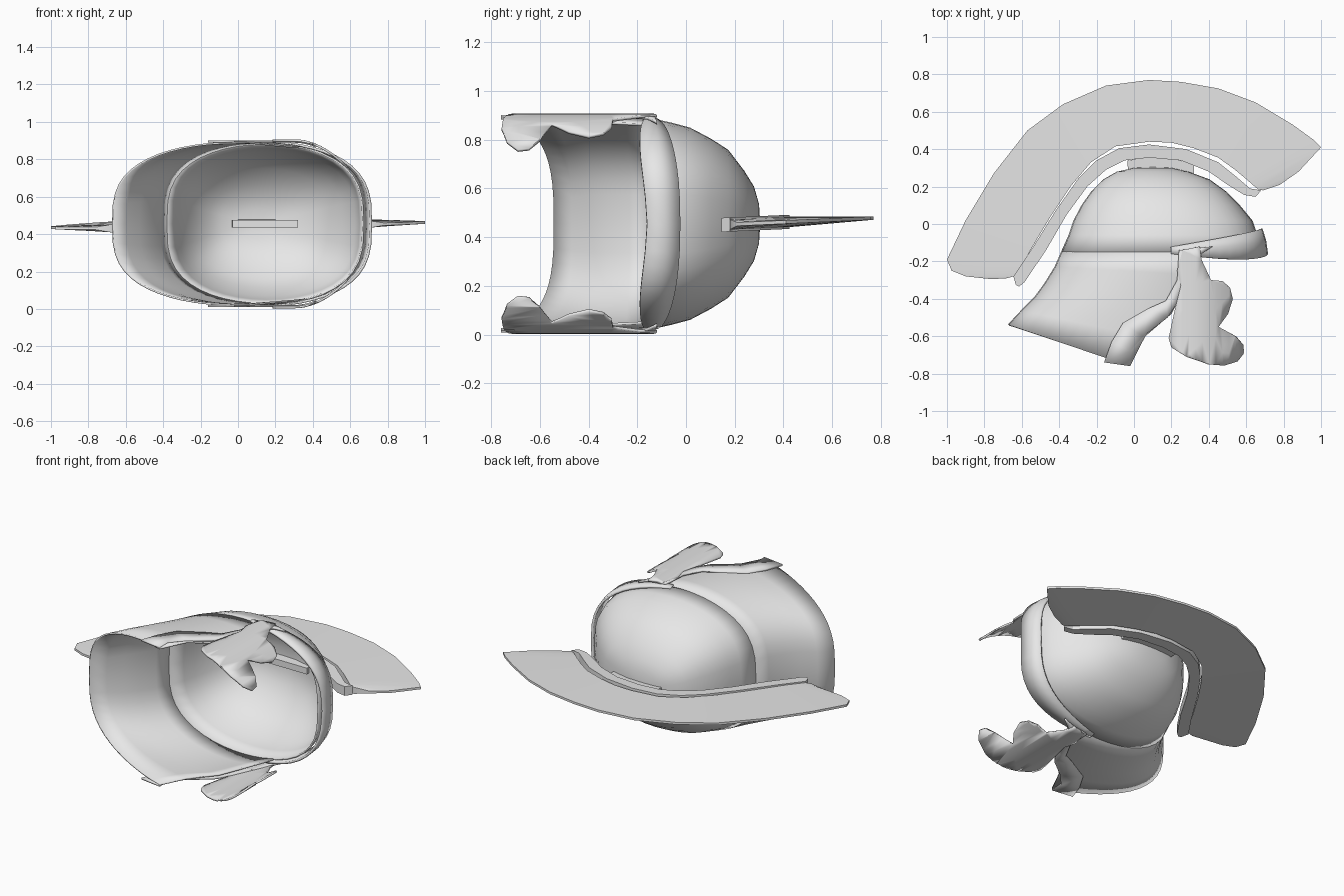
import bpy, bmesh, math

cube = bpy.data.objects.get("Cube")
if cube:
    bpy.data.objects.remove(cube)

CZ = 0.455  # mid plane of the helmet, which lies on its side

metal = bpy.data.materials.new("plain_grey")
metal.use_nodes = True
metal.diffuse_color = (0.8, 0.8, 0.8, 1)
metal.node_tree.nodes["Principled BSDF"].inputs["Base Color"].default_value = (0.8, 0.8, 0.8, 1)


def finish(name, bm, thickness=0, angle=40):
    """Turn a bmesh into a smooth-shaded object, optionally thickened."""
    bmesh.ops.recalc_face_normals(bm, faces=bm.faces)
    me = bpy.data.meshes.new(name)
    bm.to_mesh(me)
    bm.free()
    me.materials.append(metal)
    ob = bpy.data.objects.new(name, me)
    bpy.context.collection.objects.link(ob)
    if thickness:
        mod = ob.modifiers.new("thickness", "SOLIDIFY")
        mod.thickness = thickness
        mod.offset = 0
    bpy.ops.object.select_all(action="DESELECT")
    ob.select_set(True)
    bpy.context.view_layer.objects.active = ob
    bpy.ops.object.shade_smooth_by_angle(angle=math.radians(angle))
    return ob


def skin(bm, rows, closed=False):
    """Join rows of points with quads; returns the vertex rows."""
    vs = [[bm.verts.new(p) for p in row] for row in rows]
    n = len(vs[0])
    for a, b in zip(vs, vs[1:]):
        for i in range(n if closed else n - 1):
            j = (i + 1) % n
            bm.faces.new((a[i], a[j], b[j], b[i]))
    return vs


def side(a, w):
    """Boxy half-width at angle a."""
    s = math.sin(a)
    return math.copysign(abs(s) ** 0.65, s) * w


# Dome: rings of (height, back x, front x, half width)
bm = bmesh.new()
N = 40
rings = [(0.295, 0.0, 0.2, 0.08), (0.275, -0.09, 0.29, 0.15), (0.235, -0.16, 0.4, 0.215),
         (0.17, -0.225, 0.49, 0.30), (0.1, -0.275, 0.56, 0.345), (0.015, -0.32, 0.63, 0.39),
         (-0.06, -0.345, 0.655, 0.41), (-0.15, -0.385, 0.67, 0.43)]
rows = []
for y, xb, xf, w in rings:
    cx, rx = (xb + xf) / 2, (xf - xb) / 2
    rows.append([(cx - rx * math.cos(t), y, CZ + side(t, w))
                 for t in (2 * math.pi * i / N for i in range(N))])
vs = skin(bm, rows, closed=True)
top = bm.verts.new((0.1, 0.3, CZ))
for i in range(N):
    bm.faces.new((vs[0][i], vs[0][(i + 1) % N], top))
finish("dome", bm, 0.01)

# Neck guard: open rings of (back x, back y, centre x, half width, front x, front y)
bm = bmesh.new()
rings = [(-0.385, -0.15, 0.143, 0.43, 0.36, -0.15), (-0.42, -0.23, 0.1, 0.433, 0.30, -0.27),
         (-0.475, -0.32, 0.05, 0.435, 0.24, -0.40), (-0.53, -0.395, 0.02, 0.435, 0.20, -0.48),
         (-0.60, -0.465, 0.0, 0.435, 0.06, -0.60), (-0.67, -0.54, -0.02, 0.433, -0.02, -0.76)]
rows = []
for xb, yb, cx, w, xf, yf in rings:
    rx = cx - xb
    end = math.acos((cx - xf) / rx)
    row = []
    for i in range(-14, 15):
        t = end * i / 14
        x = cx - rx * math.cos(t)
        row.append((x, yb + (yf - yb) * (x - xb) / (xf - xb), CZ + side(t, w)))
    rows.append(row)
skin(bm, rows)
finish("neck_guard", bm, 0.01)

# Brow band standing slightly off the front of the dome
bm = bmesh.new()
rows = [[], [], []]
for i in range(-12, 13):
    t = math.radians(85) * i / 12
    k = abs(i) / 12
    x, z = math.cos(t), side(t, 0.435)
    rows[0].append((0.15 + 0.53 * x, -0.025 - 0.1 * k ** 1.5, CZ + z * 0.985))
    rows[1].append((0.15 + 0.55 * x, -0.09 - 0.05 * k, CZ + z))
    rows[2].append((0.15 + 0.56 * x, -0.16 - 0.03 * math.sin(math.pi * k), CZ + z))
skin(bm, rows)
finish("brow_band", bm, 0.014)


def bent_plate(name, outline, half, sign):
    """Side plate that curves inward towards the face."""
    bm = bmesh.new()
    f = bm.faces.new([bm.verts.new((x, y, 0)) for x, y in outline])
    bmesh.ops.triangulate(bm, faces=[f])
    for k in range(9):
        bmesh.ops.bisect_plane(bm, geom=bm.verts[:] + bm.edges[:] + bm.faces[:],
                               plane_co=(0.26 + 0.035 * k, 0, 0), plane_no=(1, 0, 0))
    for v in bm.verts:
        v.co.z = CZ + sign * (half - 1.8 * max(0, v.co.x - 0.3) ** 2)
    finish(name, bm, 0.012)


cheek = [(0.26, -0.14), (0.35, -0.12), (0.36, -0.19), (0.41, -0.3), (0.47, -0.305), (0.51, -0.34),
         (0.525, -0.4), (0.5, -0.48), (0.45, -0.55), (0.54, -0.6), (0.58, -0.645), (0.585, -0.69),
         (0.55, -0.735), (0.48, -0.757), (0.4, -0.75), (0.28, -0.71), (0.2, -0.66), (0.185, -0.61),
         (0.22, -0.45), (0.25, -0.33), (0.23, -0.25)]
ear = [(-0.16, -0.74), (-0.12, -0.63), (-0.06, -0.53), (0.08, -0.45), (0.17, -0.41), (0.23, -0.3),
       (0.24, -0.14), (0.42, -0.12), (0.36, -0.16), (0.3, -0.28), (0.24, -0.41), (0.18, -0.5),
       (0.05, -0.6), (-0.02, -0.68), (-0.02, -0.76)]
for label, sign in (("left", 1), ("right", -1)):
    bent_plate("cheek_guard_" + label, cheek, 0.446, sign)
    bent_plate("ear_rim_" + label, ear, 0.440, sign)


def arched_bar(name, outer, inner, thick_out, thick_in):
    """Curved plate lofted between an outer and an inner line."""
    bm = bmesh.new()
    rows = []
    for (ox, oy), (ix, iy) in zip(outer, inner):
        zo, zi = (0.45 + 0.045 * (y - 0.14) for y in (oy, iy))
        rows.append([(ox, oy, zo + thick_out / 2), (ix, iy, zi + thick_in / 2),
                     (ix, iy, zi - thick_in / 2), (ox, oy, zo - thick_out / 2)])
    vs = skin(bm, rows, closed=True)
    bm.faces.new(vs[0])
    bm.faces.new(vs[-1])
    finish(name, bm, angle=30)


# Crest plume, thin at its outer edge
crest_outer = [(-0.76, -0.295), (-0.9, -0.28), (-0.975, -0.25), (-1, -0.19), (-0.9, 0.02), (-0.75, 0.27),
               (-0.57, 0.5), (-0.38, 0.64), (-0.15, 0.74), (0.08, 0.77), (0.25, 0.76), (0.45, 0.725),
               (0.65, 0.65), (0.85, 0.53), (0.96, 0.45), (1, 0.41), (0.88, 0.28), (0.78, 0.21)]
crest_inner = [(-0.68, -0.29), (-0.645, -0.28), (-0.62, -0.255), (-0.6, -0.22), (-0.53, -0.1), (-0.44, 0.05),
               (-0.34, 0.2), (-0.23, 0.33), (-0.1, 0.415), (0.08, 0.44), (0.2, 0.435), (0.32, 0.405),
               (0.45, 0.355), (0.54, 0.29), (0.6, 0.24), (0.64, 0.205), (0.665, 0.185), (0.69, 0.18)]
arched_bar("crest", crest_outer, crest_inner, 0.014, 0.042)

# Rail that holds the crest
rail_outer = [(-0.632, -0.325), (-0.645, -0.28), (-0.55, -0.14), (-0.42, 0.07), (-0.3, 0.24), (-0.2, 0.34),
              (-0.08, 0.405), (0.08, 0.425), (0.28, 0.4), (0.45, 0.33), (0.55, 0.25), (0.62, 0.19), (0.68, 0.18)]
rail_inner = [(-0.615, -0.335), (-0.585, -0.31), (-0.47, -0.14), (-0.36, 0.05), (-0.25, 0.2), (-0.15, 0.29),
              (-0.05, 0.34), (0.08, 0.355), (0.25, 0.34), (0.4, 0.28), (0.5, 0.21), (0.59, 0.155), (0.65, 0.145)]
arched_bar("crest_rail", rail_outer, rail_inner, 0.058, 0.058)

# Mount block joining rail and dome
mount_top = [(-0.035, 0.34), (0.08, 0.357), (0.2, 0.348), (0.32, 0.325)]
mount_bottom = [(-0.03, 0.235), (0.08, 0.235), (0.2, 0.235), (0.32, 0.235)]
arched_bar("crest_mount", mount_top, mount_bottom, 0.04, 0.04)
